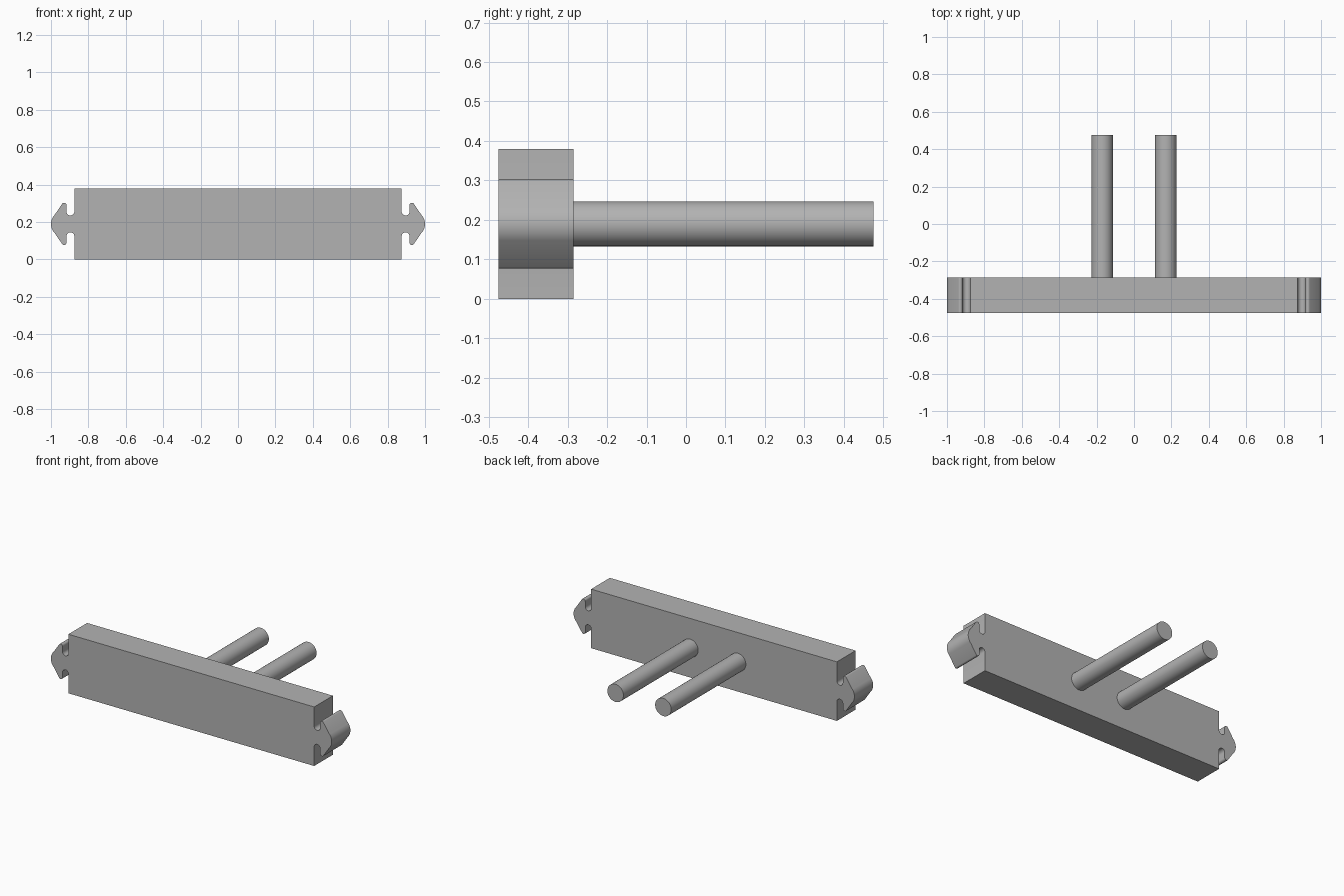
import bpy, bmesh
from math import sin, cos, pi, radians

cube = bpy.data.objects.get("Cube")
if cube:
    bpy.data.objects.remove(cube, do_unlink=True)

grey = bpy.data.materials.new("plain grey")
grey.use_nodes = True
colour = (0.45, 0.45, 0.45, 1)
grey.diffuse_color = colour
grey.node_tree.nodes["Principled BSDF"].inputs["Base Color"].default_value = colour

FRONT, BACK, DEPTH_END = -0.475, -0.285, 0.475
MID_Z = 0.19
END_X = 0.875


def finish(bm, name, angle):
    bmesh.ops.recalc_face_normals(bm, faces=bm.faces)
    mesh = bpy.data.meshes.new(name)
    bm.to_mesh(mesh)
    bm.free()
    mesh.materials.append(grey)
    obj = bpy.data.objects.new(name, mesh)
    bpy.context.collection.objects.link(obj)
    bpy.ops.object.select_all(action="DESELECT")
    obj.select_set(True)
    bpy.context.view_layer.objects.active = obj
    bpy.ops.object.shade_smooth_by_angle(angle=radians(angle))
    return obj


def arc(cx, cz, rx, rz, start, end, steps):
    angles = [radians(start + (end - start) * i / steps) for i in range(steps + 1)]
    return [(cx + rx * cos(a), cz + rz * sin(a)) for a in angles]


# Upper right quarter of the outline: plate corner, U slot, barb, rounded nose
quarter = [(END_X, MID_Z)]
quarter += arc(END_X + 0.021, 0.066, 0.021, 0.021, 180, 360, 12)
quarter += arc(0.93, 0.1, 0.013, 0.013, 180, 45, 6)
quarter += arc(0.93, 0, 0.07, 0.07, 45, 0, 6)
quarter = [(x, z) for x, z in quarter]

# Mirror the quarter down, then across, to close the outline
right = quarter + [(x, -z) for x, z in reversed(quarter[:-1])]
outline = right + [(-x, -z) for x, z in right]

# Plate with snap clips at both ends
bm = bmesh.new()
face = bm.faces.new([bm.verts.new((x, FRONT, MID_Z + z)) for x, z in outline])
extruded = bmesh.ops.extrude_face_region(bm, geom=[face])
moved = [v for v in extruded["geom"] if isinstance(v, bmesh.types.BMVert)]
bmesh.ops.translate(bm, verts=moved, vec=(0, BACK - FRONT, 0))
finish(bm, "clip_plate", 30)

# Two round pins at the back
for side, x in (("left", 0.17), ("right", -0.17)):
    bm = bmesh.new()
    bmesh.ops.create_cone(bm, cap_ends=True, segments=48, radius1=0.057,
                          radius2=0.057, depth=DEPTH_END - BACK)
    for v in bm.verts:
        px, py, pz = v.co
        v.co = (x + px, (BACK + DEPTH_END) / 2 + pz, MID_Z + py)
    finish(bm, side + "_pin", 30)
